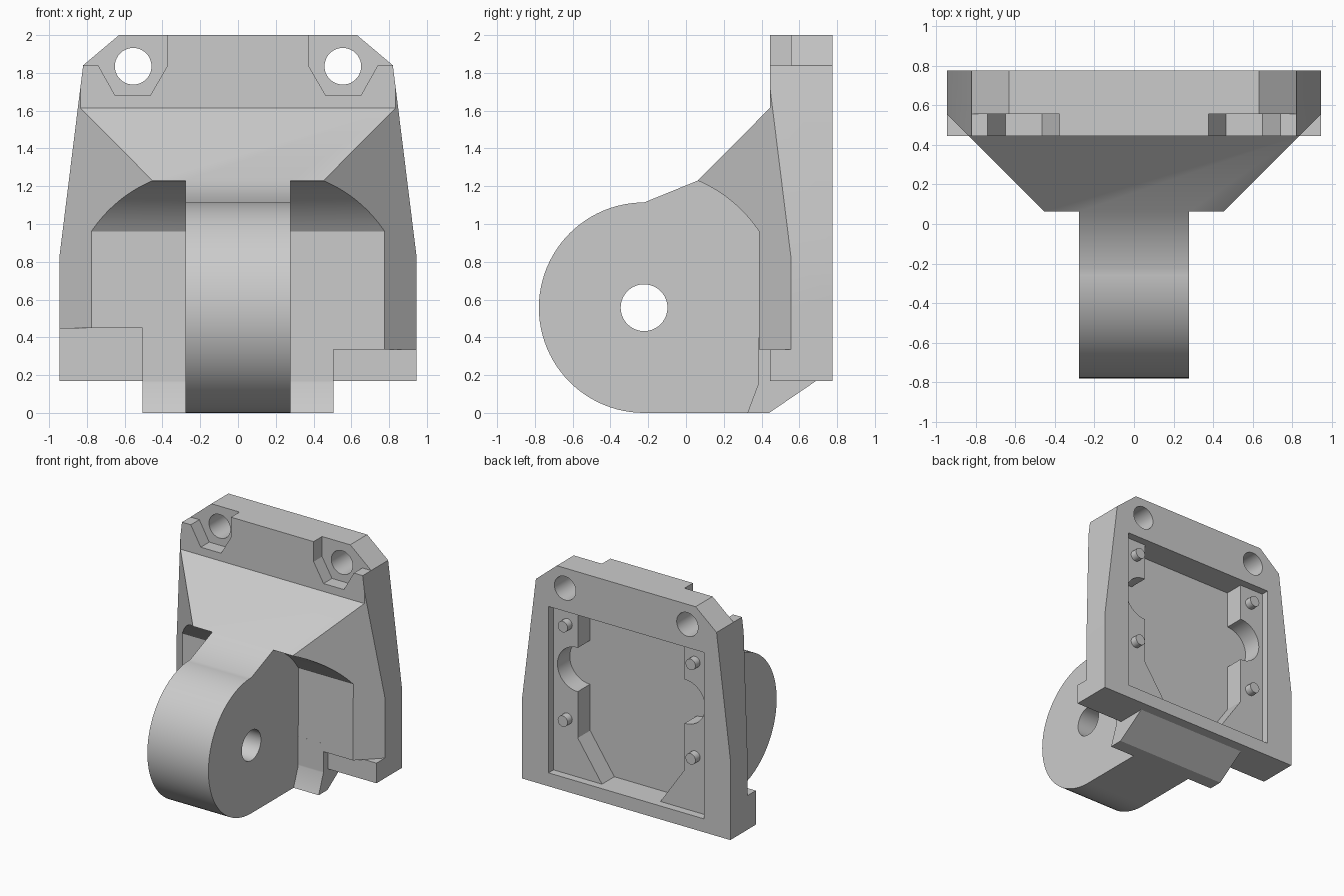
import bpy, bmesh
from math import sin, cos, radians, pi

if "Cube" in bpy.data.objects:
    bpy.data.objects.remove(bpy.data.objects["Cube"])

GREY = (0.6, 0.6, 0.6, 1)
mat = bpy.data.materials.new("light grey")
mat.use_nodes = True
mat.diffuse_color = GREY
mat.node_tree.nodes["Principled BSDF"].inputs["Base Color"].default_value = GREY


def arc(cu, cv, r, start, end, n):
    """Points on an arc, angles in degrees."""
    angles = [radians(start + (end - start) * i / n) for i in range(n + 1)]
    return [(cu + r * cos(a), cv + r * sin(a)) for a in angles]


def prism(name, pts, axis, lo, hi):
    """Extrude a closed profile along an axis between lo and hi."""
    place = {"x": lambda u, v, w: (w, u, v),
             "y": lambda u, v, w: (u, w, v),
             "z": lambda u, v, w: (u, v, w)}[axis]
    bm = bmesh.new()
    rings = [[bm.verts.new(place(u, v, w)) for u, v in pts] for w in (lo, hi)]
    bm.faces.new(rings[0])
    bm.faces.new(rings[1])
    for i in range(len(pts)):
        j = (i + 1) % len(pts)
        bm.faces.new((rings[0][i], rings[0][j], rings[1][j], rings[1][i]))
    bmesh.ops.recalc_face_normals(bm, faces=bm.faces)
    mesh = bpy.data.meshes.new(name)
    bm.to_mesh(mesh)
    bm.free()
    mesh.materials.append(mat)
    obj = bpy.data.objects.new(name, mesh)
    bpy.context.collection.objects.link(obj)
    return obj


def box(name, x0, x1, y0, y1, z0, z1):
    return prism(name, [(x0, y0), (x1, y0), (x1, y1), (x0, y1)], "z", z0, z1)


def rod(name, u, v, r, axis, lo, hi, n=40):
    return prism(name, arc(u, v, r, 0, 360, n)[:-1], axis, lo, hi)


def mirrored(half):
    """Close a half profile with its reflection in u."""
    return half + [(-u, v) for u, v in reversed(half)]


def combine(target, tool, operation):
    """Apply a boolean and discard the helper."""
    mod = target.modifiers.new("cut", "BOOLEAN")
    mod.operation, mod.solver, mod.object = operation, "EXACT", tool
    bpy.context.view_layer.update()
    graph = bpy.context.evaluated_depsgraph_get()
    mesh = bpy.data.meshes.new_from_object(target.evaluated_get(graph))
    target.modifiers.clear()
    target.data = mesh
    bpy.data.objects.remove(tool)


HUB_Y, HUB_Z, HUB_R = -0.222, 0.557, 0.557
FRONT, BACK, WALL = 0.445, 0.775, 0.385

# Body: side profile with clearance arc, trimmed by plan and front outlines
clearance = arc(HUB_Y, HUB_Z, 0.73, 33.6, 67, 16)
side = [(BACK, 0.17), (WALL, 0.17)] + clearance + [
    (0.063, 1.23), (FRONT, 1.615), (FRONT, 2), (BACK, 2)]
body = prism("hinge_bracket", side, "x", -1.2, 1.2)
plan = mirrored([(0.4, 0.01), (0.945, 0.555), (0.945, 0.9)])
combine(body, prism("plan_trim", plan, "z", -0.5, 2.5), "INTERSECT")
outline = mirrored([(0.945, 0.1), (0.945, 0.83), (0.82, 1.84), (0.63, 2), (0.63, 2.1)])
combine(body, prism("outline_trim", outline, "y", -1, 1.5), "INTERSECT")

# Square lower corners, taller on the right side
for s, top in ((1, 0.335), (-1, 0.45)):
    inner, far, edge = s * 0.505, s * 1.1, s * 0.945
    combine(body, box("corner_cut", min(inner, far), max(inner, far), 0.2, FRONT, 0, top),
            "DIFFERENCE")
    combine(body, box("corner_block", min(inner, edge), max(inner, edge), FRONT, BACK, 0.17, top),
            "UNION")

# Central foot with sloped back
foot = [(WALL, 0.4), (WALL, 0.16), (0.325, 0), (0.44, 0), (0.69, 0.17), (0.69, 0.4)]
combine(body, prism("foot", foot, "x", -0.505, 0.505), "UNION")

# Rounded hinge arm with pivot hole
arm = arc(HUB_Y, HUB_Z, HUB_R, 90, 270, 48) + [(0.4, 0), (0.4, 1.23), (0.063, 1.23)]
combine(body, prism("hinge_arm", arm, "x", -0.277, 0.277), "UNION")
combine(body, rod("pivot_hole", HUB_Y, HUB_Z, 0.124, "x", -0.5, 0.5), "DIFFERENCE")

# Nut pockets and bolt holes in the upper corners
nut = [(0.375, 2.1), (0.375, 1.835), (0.465, 1.68), (0.65, 1.68),
       (0.74, 1.84), (1.1, 1.84), (1.1, 2.1)]
for s in (1, -1):
    combine(body, prism("nut_pocket", [(s * u, v) for u, v in nut], "y", 0.3, 0.555),
            "DIFFERENCE")
    combine(body, rod("bolt_hole", s * 0.555, 1.835, 0.097, "y", 0.2, 1), "DIFFERENCE")

# Back recess: shallow ledge, deep pocket and round notches
combine(body, box("ledge_recess", -0.705, 0.705, 0.71, 1, 0.28, 1.645), "DIFFERENCE")
deep = mirrored([(0.265, 0.28), (0.485, 0.6), (0.485, 1.645)])
combine(body, prism("deep_pocket", deep, "y", 0.55, 1), "DIFFERENCE")
for s in (1, -1):
    combine(body, rod("notch", s * 0.49, 1.16, 0.18, "y", 0.55, 1), "DIFFERENCE")

# Locating pins on the ledges
    for z in (0.735, 1.51):
        combine(body, rod("pin", s * 0.58, z, 0.045, "y", 0.68, 0.77, 20), "UNION")

bpy.ops.object.select_all(action="DESELECT")
body.select_set(True)
bpy.context.view_layer.objects.active = body
bpy.ops.object.shade_smooth_by_angle(angle=pi / 7)
